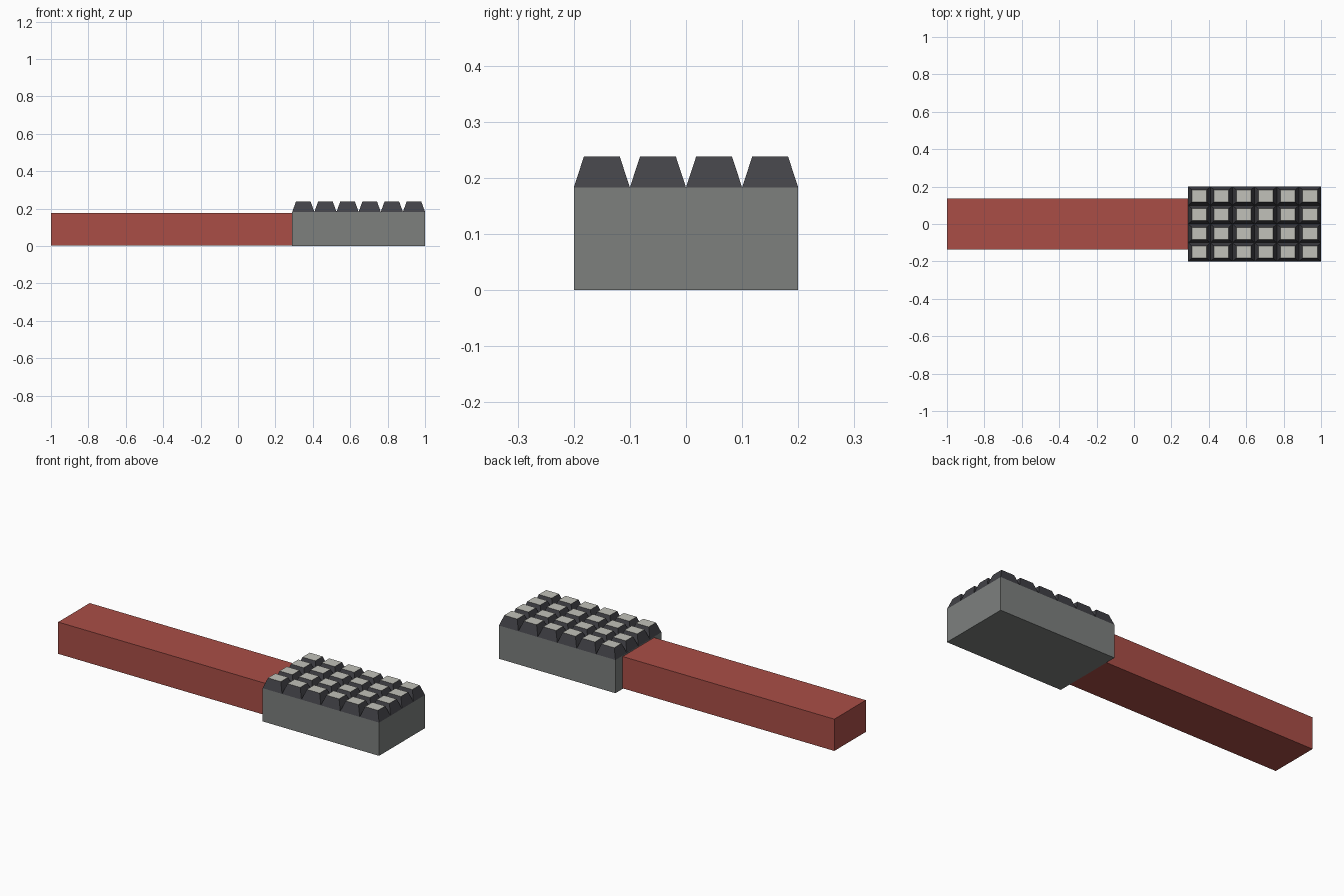
import bpy
import bmesh
from mathutils import Matrix

cube = bpy.data.objects.get("Cube")
if cube:
    bpy.data.objects.remove(cube, do_unlink=True)


def material(name, srgb):
    # Convert display colour to linear
    colour = [(c / 255) ** 2.2 for c in srgb] + [1]
    mat = bpy.data.materials.new(name)
    mat.use_nodes = True
    mat.diffuse_color = colour
    mat.node_tree.nodes["Principled BSDF"].inputs["Base Color"].default_value = colour
    return mat


def finish(name, bm, mats):
    mesh = bpy.data.meshes.new(name)
    bm.to_mesh(mesh)
    bm.free()
    for mat in mats:
        mesh.materials.append(mat)
    obj = bpy.data.objects.new(name, mesh)
    bpy.context.collection.objects.link(obj)
    return obj


def add_block(bm, x0, x1, y0, y1, z0, z1):
    centre = ((x0 + x1) / 2, (y0 + y1) / 2, (z0 + z1) / 2)
    size = (x1 - x0, y1 - y0, z1 - z0, 1)
    matrix = Matrix.Translation(centre) @ Matrix.Diagonal(size)
    return bmesh.ops.create_cube(bm, size=1, matrix=matrix)["verts"]


red = material("handle red", (168, 79, 72))
grey = material("head grey", (124, 127, 125))
dark = material("tooth dark grey", (68, 68, 73))
pale = material("tooth top pale grey", (192, 192, 184))

HEAD_START, HEAD_END, HALF_WIDTH = 0.29, 1.0, 0.2
HEAD_TOP, TOOTH_TOP = 0.183, 0.238
COLUMNS, ROWS = 6, 4

# Handle
bm = bmesh.new()
add_block(bm, -1, HEAD_START, -0.137, 0.137, 0.003, 0.178)
finish("handle", bm, [red])

# Head block
bm = bmesh.new()
add_block(bm, HEAD_START, HEAD_END, -HALF_WIDTH, HALF_WIDTH, 0, HEAD_TOP)
finish("head_block", bm, [grey])

# Grid of tapered teeth with pale tops
bm = bmesh.new()
dx = (HEAD_END - HEAD_START) / COLUMNS
dy = 2 * HALF_WIDTH / ROWS
for i in range(COLUMNS):
    for j in range(ROWS):
        x = HEAD_START + (i + 0.5) * dx
        y = -HALF_WIDTH + (j + 0.5) * dy
        verts = add_block(bm, x - dx / 2, x + dx / 2, y - dy / 2, y + dy / 2,
                          HEAD_TOP, TOOTH_TOP)
        for v in verts:
            if v.co.z > (HEAD_TOP + TOOTH_TOP) / 2:
                v.co.x = x + (v.co.x - x) * 0.66
                v.co.y = y + (v.co.y - y) * 0.64
bm.normal_update()
for face in bm.faces:
    face.material_index = 1 if face.normal.z > 0.9 else 0
finish("head_teeth", bm, [dark, pale])
